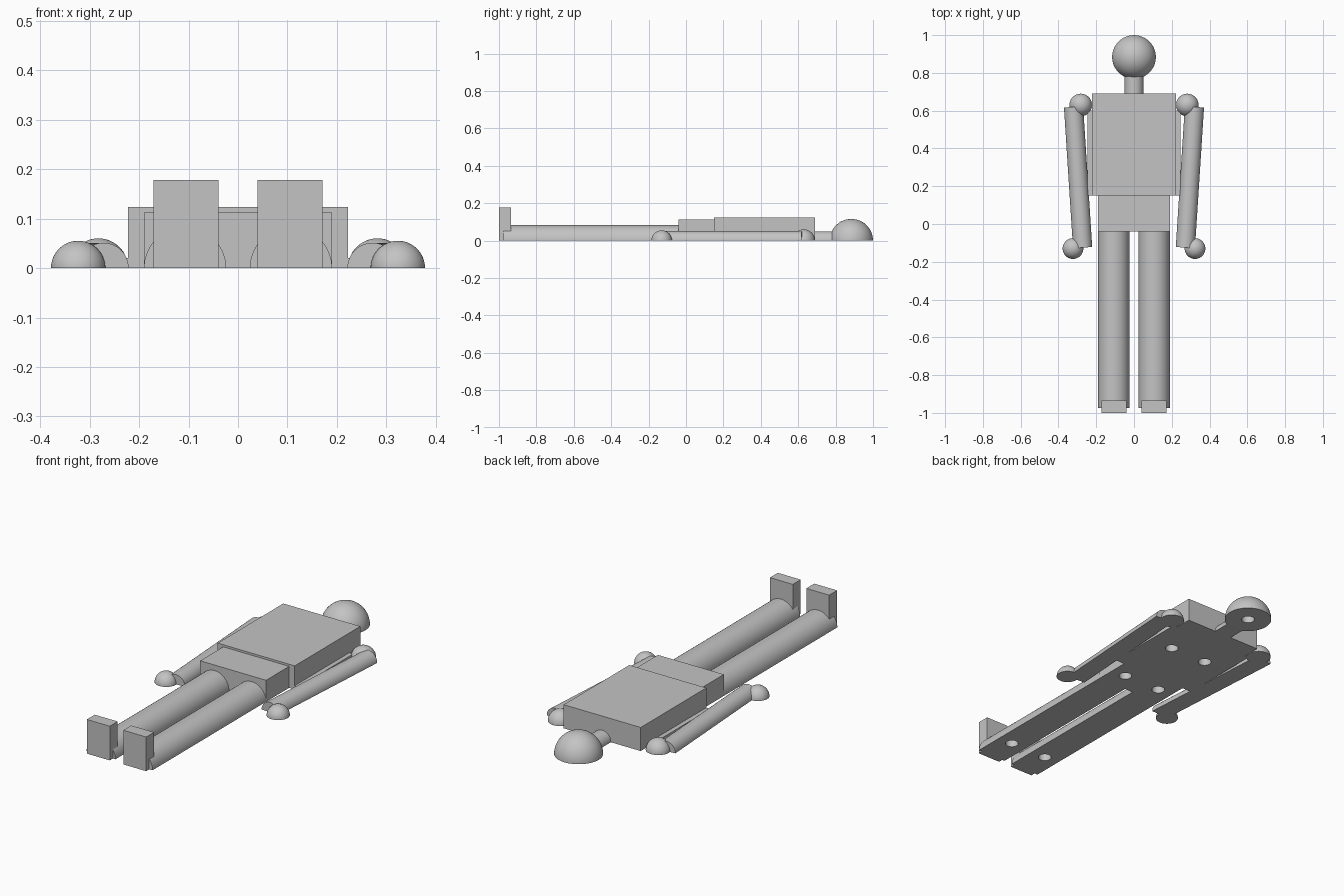
import bpy, bmesh, math
from mathutils import Matrix, Vector

if "Cube" in bpy.data.objects:
    bpy.data.objects.remove(bpy.data.objects["Cube"])

grey = bpy.data.materials.new("plain grey")
grey.diffuse_color = (0.55, 0.55, 0.55, 1)
grey.use_nodes = True
grey.node_tree.nodes["Principled BSDF"].inputs["Base Color"].default_value = grey.diffuse_color


def finish(name, bm, flat_back=True):
    """Trim everything below the ground plane, close the cut and make the object."""
    if flat_back:
        cut = bmesh.ops.bisect_plane(bm, geom=bm.verts[:] + bm.edges[:] + bm.faces[:],
                                     plane_co=(0, 0, 0), plane_no=(0, 0, 1), clear_inner=True)
        rim = [e for e in cut["geom_cut"] if isinstance(e, bmesh.types.BMEdge)]
        bmesh.ops.contextual_create(bm, geom=rim)
    bmesh.ops.recalc_face_normals(bm, faces=bm.faces[:])
    mesh = bpy.data.meshes.new(name)
    bm.to_mesh(mesh)
    bm.free()
    mesh.materials.append(grey)
    obj = bpy.data.objects.new(name, mesh)
    bpy.context.collection.objects.link(obj)
    return obj


def box(name, x0, x1, y0, y1, height):
    bm = bmesh.new()
    bmesh.ops.create_cube(bm, size=1)
    bmesh.ops.scale(bm, vec=(x1 - x0, y1 - y0, height), verts=bm.verts)
    bmesh.ops.translate(bm, vec=((x0 + x1) / 2, (y0 + y1) / 2, height / 2), verts=bm.verts)
    return finish(name, bm, False)


def half_ball(name, x, y, r):
    bm = bmesh.new()
    # an odd ring count keeps the equator between rings, giving a clean cut
    bmesh.ops.create_uvsphere(bm, u_segments=48, v_segments=25, radius=r,
                              matrix=Matrix.Translation((x, y, 0)))
    return finish(name, bm)


def half_rod(name, a, b, r):
    a, b = Vector((*a, 0)), Vector((*b, 0))
    turn = (b - a).to_track_quat('Z', 'Y').to_matrix().to_4x4()
    spin = Matrix.Rotation(math.pi / 48, 4, 'Z')
    bm = bmesh.new()
    bmesh.ops.create_cone(bm, cap_ends=True, segments=48, radius1=r, radius2=r,
                          depth=(b - a).length,
                          matrix=Matrix.Translation((a + b) / 2) @ turn @ spin)
    return finish(name, bm)


def drill(obj, x, y, r=0.032, depth=0.04):
    """Round blind socket in the flat back."""
    bm = bmesh.new()
    bmesh.ops.create_cone(bm, cap_ends=True, segments=32, radius1=r, radius2=r,
                          depth=depth * 2, matrix=Matrix.Translation((x, y, 0)))
    cutter = finish("socket_cutter", bm, False)
    cutter.hide_render = True
    mod = obj.modifiers.new("socket", 'BOOLEAN')
    mod.operation, mod.solver, mod.object = 'DIFFERENCE', 'EXACT', cutter
    bpy.context.view_layer.objects.active = obj
    bpy.ops.object.modifier_apply(modifier=mod.name)
    bpy.data.objects.remove(cutter)


# Head, neck and trunk
head = half_ball("head", 0, 0.884, 0.116)
drill(head, 0, 0.884)
half_rod("neck", (0, 0.69), (0, 0.80), 0.05)
torso = box("torso", -0.222, 0.222, 0.15, 0.69, 0.123)
pelvis = box("pelvis", -0.19, 0.19, -0.04, 0.15, 0.112)

# Limbs, one set per side
for side, s in (("left", -1), ("right", 1)):
    drill(torso, s * 0.107, 0.42)
    drill(pelvis, s * 0.107, 0.06)
    leg = half_rod(side + "_leg", (s * 0.107, -0.975), (s * 0.107, -0.04), 0.083)
    drill(leg, s * 0.107, -0.82)
    box(side + "_foot", s * 0.105 - 0.066, s * 0.105 + 0.066, -1.0, -0.935, 0.178)
    half_ball(side + "_shoulder", s * 0.282, 0.63, 0.06)
    half_rod(side + "_arm", (s * 0.32, 0.62), (s * 0.272, -0.125), 0.051)
    half_ball(side + "_hand", s * 0.323, -0.13, 0.055)
    # Thin web joining arm and torso
    inner, outer = sorted((s * 0.222, s * 0.245))
    box(side + "_arm_web", inner, outer, 0.15, 0.6, 0.02)

# Smooth round surfaces, keep hard edges
for obj in bpy.context.scene.objects:
    obj.select_set(True)
bpy.context.view_layer.objects.active = head
bpy.ops.object.shade_smooth_by_angle(angle=math.radians(35))
